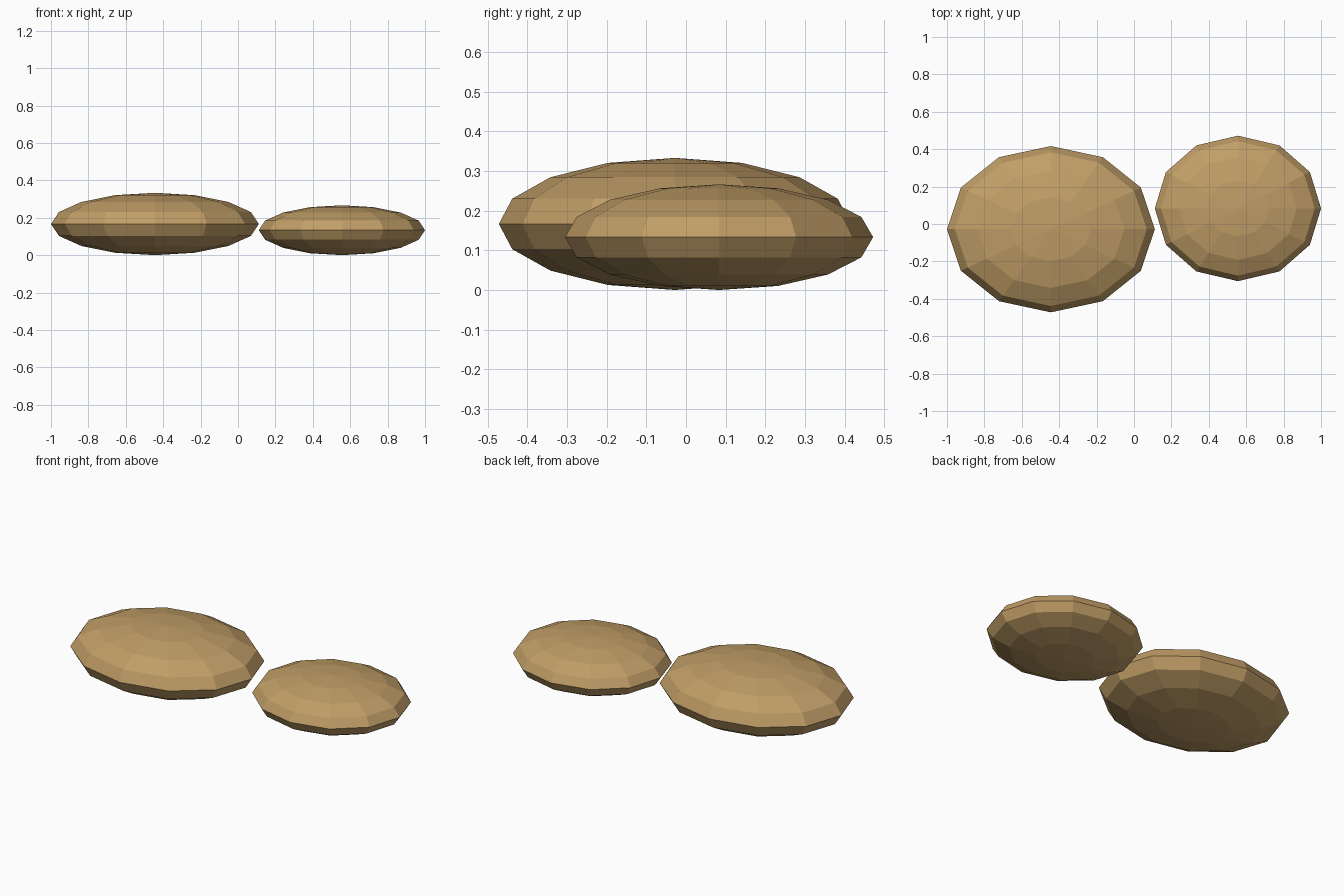
import bpy

if "Cube" in bpy.data.objects:
    bpy.data.objects.remove(bpy.data.objects["Cube"])

# Sandy brown shared by both stones
sand = bpy.data.materials.new("sandy_brown")
sand.diffuse_color = (0.53, 0.34, 0.135, 1.0)
sand.use_nodes = True
sand.node_tree.nodes["Principled BSDF"].inputs["Base Color"].default_value = sand.diffuse_color

UNIT = 1 / 1.8  # half-length of the large stone


def stone(name, location, radii):
    """Flattened low-poly pebble with flat faces."""
    bpy.ops.mesh.primitive_uv_sphere_add(
        segments=12, ring_count=8, radius=1, location=location)
    obj = bpy.context.object
    obj.name = obj.data.name = name
    obj.scale = [r * UNIT for r in radii]
    bpy.ops.object.transform_apply(location=False, rotation=False, scale=True)
    bpy.ops.object.shade_flat()
    obj.data.materials.append(sand)
    return obj


# Two touching pebbles resting on the ground
stone("large_stone", (-0.4444, -0.0278, 0.3 * UNIT), (1.0, 0.8, 0.3))
stone("small_stone", (0.5556, 0.0833, 0.24 * UNIT), (0.8, 0.7, 0.24))
